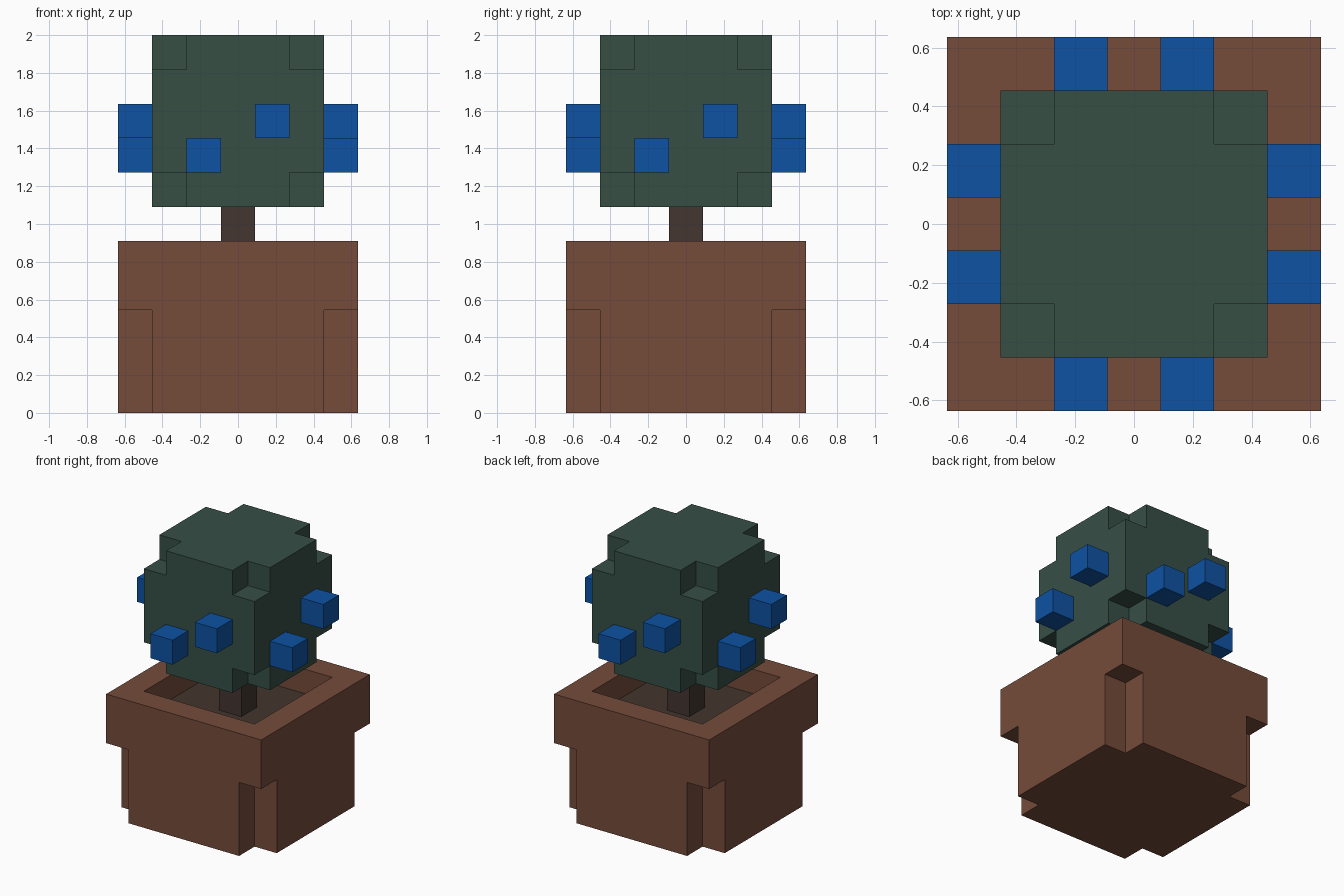
import bpy
import bmesh
from mathutils import Matrix

if "Cube" in bpy.data.objects:
    bpy.data.objects.remove(bpy.data.objects["Cube"])

U = 2 / 11  # one block


def linear(c):
    c /= 255
    return c / 12.92 if c <= 0.04045 else ((c + 0.055) / 1.055) ** 2.4


def material(name, r, g, b):
    m = bpy.data.materials.new(name)
    m.diffuse_color = (linear(r), linear(g), linear(b), 1)
    m.use_nodes = True
    m.node_tree.nodes["Principled BSDF"].inputs["Base Color"].default_value = m.diffuse_color
    return m


terracotta = material("terracotta", 117, 75, 58)
soil = material("soil", 66, 54, 45)
bark = material("bark", 68, 54, 48)
leaf = material("leaf_green", 54, 78, 69)
berry_blue = material("berry_blue", 14, 82, 163)


def blocks(name, boxes, *mats):
    """One object from boxes given as (min corner, max corner) in block units."""
    bm = bmesh.new()
    for lo, hi in boxes:
        size = [(b - a) * U for a, b in zip(lo, hi)]
        mid = [(a + b) / 2 * U for a, b in zip(lo, hi)]
        bmesh.ops.create_cube(bm, size=1, matrix=Matrix.Translation(mid) @ Matrix.Diagonal((*size, 1)))
    mesh = bpy.data.meshes.new(name)
    bm.to_mesh(mesh)
    bm.free()
    obj = bpy.data.objects.new(name, mesh)
    bpy.context.collection.objects.link(obj)
    for m in mats:
        mesh.materials.append(m)
    return obj


def carve(obj, boxes):
    """Cut boxes out of an object."""
    cutter = blocks("cutter", boxes)
    cutter.hide_render = True
    mod = obj.modifiers.new("carve", 'BOOLEAN')
    mod.operation = 'DIFFERENCE'
    mod.solver = 'EXACT'
    mod.object = cutter
    bpy.context.view_layer.objects.active = obj
    bpy.ops.object.modifier_apply(modifier=mod.name)
    bpy.data.objects.remove(cutter)


def corners(inner, outer, z0, z1):
    """Boxes at the four vertical corners."""
    spans = [(-outer, -inner), (inner, outer)]
    return [((x[0], y[0], z0), (x[1], y[1], z1)) for x in spans for y in spans]


# Pot: notched lower corners, hollow top with a soil floor
pot = blocks("pot", [((-3.5, -3.5, 0), (3.5, 3.5, 5))], terracotta, soil)
carve(pot, corners(2.5, 4.5, -1, 3) + [((-2.5, -2.5, 4), (2.5, 2.5, 6))])
for face in pot.data.polygons:
    is_floor = face.normal.z > 0.9 and face.center.z < 4.5 * U
    face.material_index = 1 if is_floor else 0

# Trunk
blocks("trunk", [((-0.5, -0.5, 4), (0.5, 0.5, 6))], bark)

# Foliage: cube with its eight corner blocks removed
foliage = blocks("foliage", [((-2.5, -2.5, 6), (2.5, 2.5, 11))], leaf)
carve(foliage, corners(1.5, 3.5, 5, 7) + corners(1.5, 3.5, 10, 12))

# Berries: a low and a high one on each side
for side, (c, s) in enumerate([(1, 0), (0, 1), (-1, 0), (0, -1)]):
    for label, x, z in (("low", -1, 7), ("high", 1, 8)):
        cx, cy = x * c + 3 * s, x * s - 3 * c
        blocks(f"berry_{label}_{side + 1}",
               [((cx - 0.5, cy - 0.5, z), (cx + 0.5, cy + 0.5, z + 1))], berry_blue)
